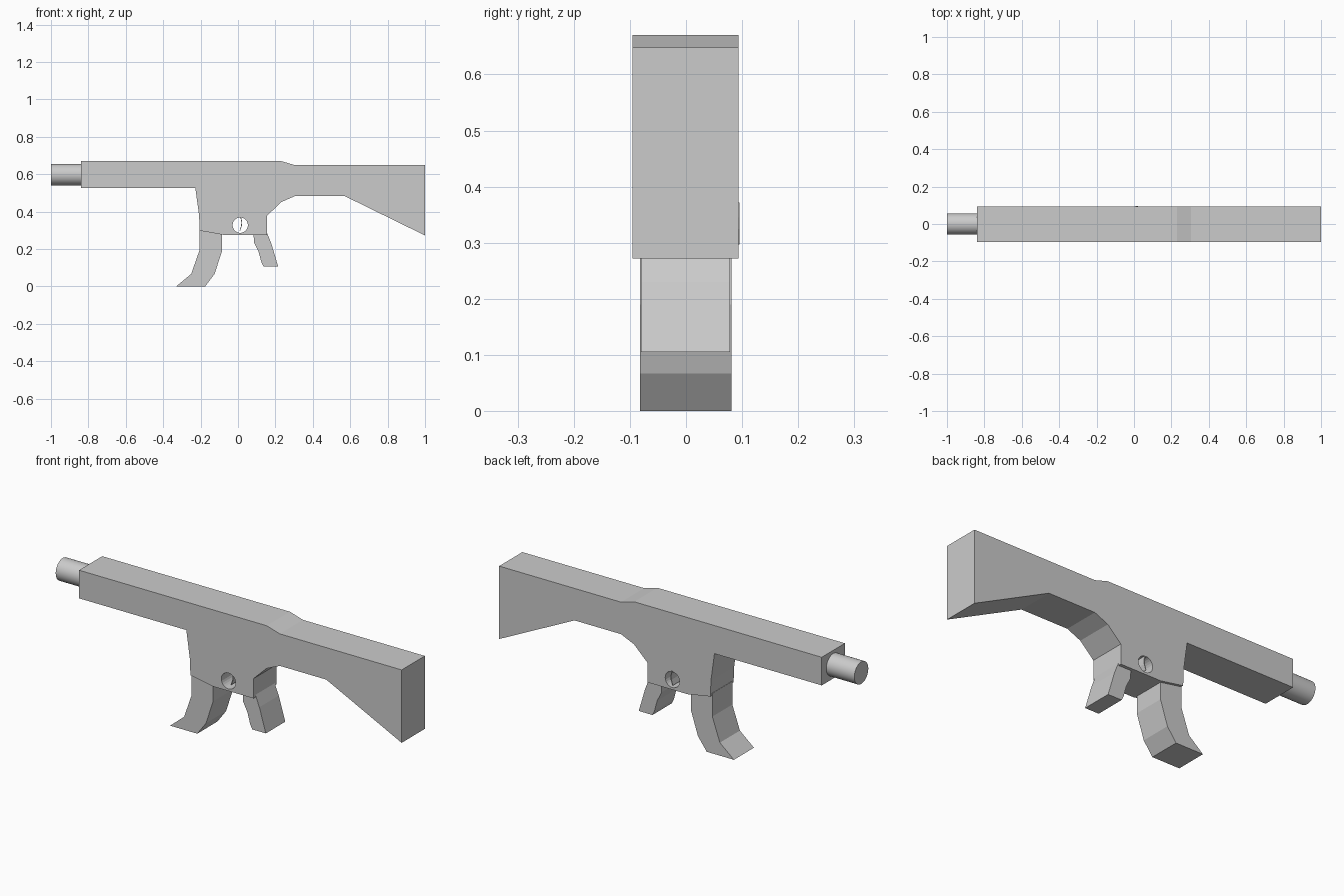
import bpy, bmesh, math

if "Cube" in bpy.data.objects:
    bpy.data.objects.remove(bpy.data.objects["Cube"])


def extrude_profile(name, pts, y0, y1):
    """Extrude an (x, z) outline along y."""
    bm = bmesh.new()
    face = bm.faces.new([bm.verts.new((x, y0, z)) for x, z in pts])
    res = bmesh.ops.extrude_face_region(bm, geom=[face])
    for v in res["geom"]:
        if isinstance(v, bmesh.types.BMVert):
            v.co.y = y1
    bmesh.ops.recalc_face_normals(bm, faces=bm.faces)
    mesh = bpy.data.meshes.new(name)
    bm.to_mesh(mesh)
    bm.free()
    ob = bpy.data.objects.new(name, mesh)
    bpy.context.collection.objects.link(ob)
    return ob


def cylinder(name, radius, depth, loc, rot, sides=32):
    bpy.ops.mesh.primitive_cylinder_add(vertices=sides, radius=radius, depth=depth,
                                        location=loc, rotation=rot)
    ob = bpy.context.object
    ob.name = name
    return ob


# Body and stock in one outline
body = extrude_profile("body", [
    (-0.84, 0.67), (0.23, 0.67), (0.305, 0.648), (1.0, 0.648), (1.0, 0.272),
    (0.57, 0.483), (0.305, 0.483), (0.23, 0.45), (0.155, 0.377), (0.155, 0.275),
    (-0.075, 0.275), (-0.205, 0.298), (-0.208, 0.38), (-0.228, 0.525), (-0.84, 0.525)],
    -0.095, 0.094)

# Trigger hole through the body
cutter = cylinder("trigger_hole_cutter", 0.041, 0.5, (0.012, 0, 0.327),
                  (math.pi / 2, 0, 0), 24)
cutter.hide_render = True
hole = body.modifiers.new("trigger_hole", 'BOOLEAN')
hole.operation = 'DIFFERENCE'
hole.solver = 'EXACT'
hole.object = cutter
bpy.context.view_layer.objects.active = body
bpy.ops.object.modifier_apply(modifier=hole.name)
bpy.data.objects.remove(cutter, do_unlink=True)

# Thin curved trigger inside the hole
extrude_profile("trigger", [
    (0.012, 0.372), (0.018, 0.345), (0.017, 0.325), (0.008, 0.298),
    (0.011, 0.297), (0.021, 0.325), (0.022, 0.345), (0.016, 0.372)], -0.07, 0.095)

# Curved magazine
extrude_profile("magazine", [
    (-0.207, 0.31), (-0.207, 0.19), (-0.25, 0.067), (-0.33, 0.0), (-0.175, 0.0),
    (-0.125, 0.067), (-0.085, 0.19), (-0.085, 0.31)], -0.082, 0.081)

# Rear grip
extrude_profile("grip", [
    (0.083, 0.30), (0.085, 0.235), (0.11, 0.185), (0.125, 0.13), (0.137, 0.105),
    (0.215, 0.105), (0.178, 0.23), (0.154, 0.29), (0.154, 0.30)], -0.08, 0.078)

# Round barrel
barrel = cylinder("barrel", 0.057, 0.2, (-0.90, 0, 0.597), (0, math.pi / 2, 0))
bpy.ops.object.shade_smooth_by_angle()
